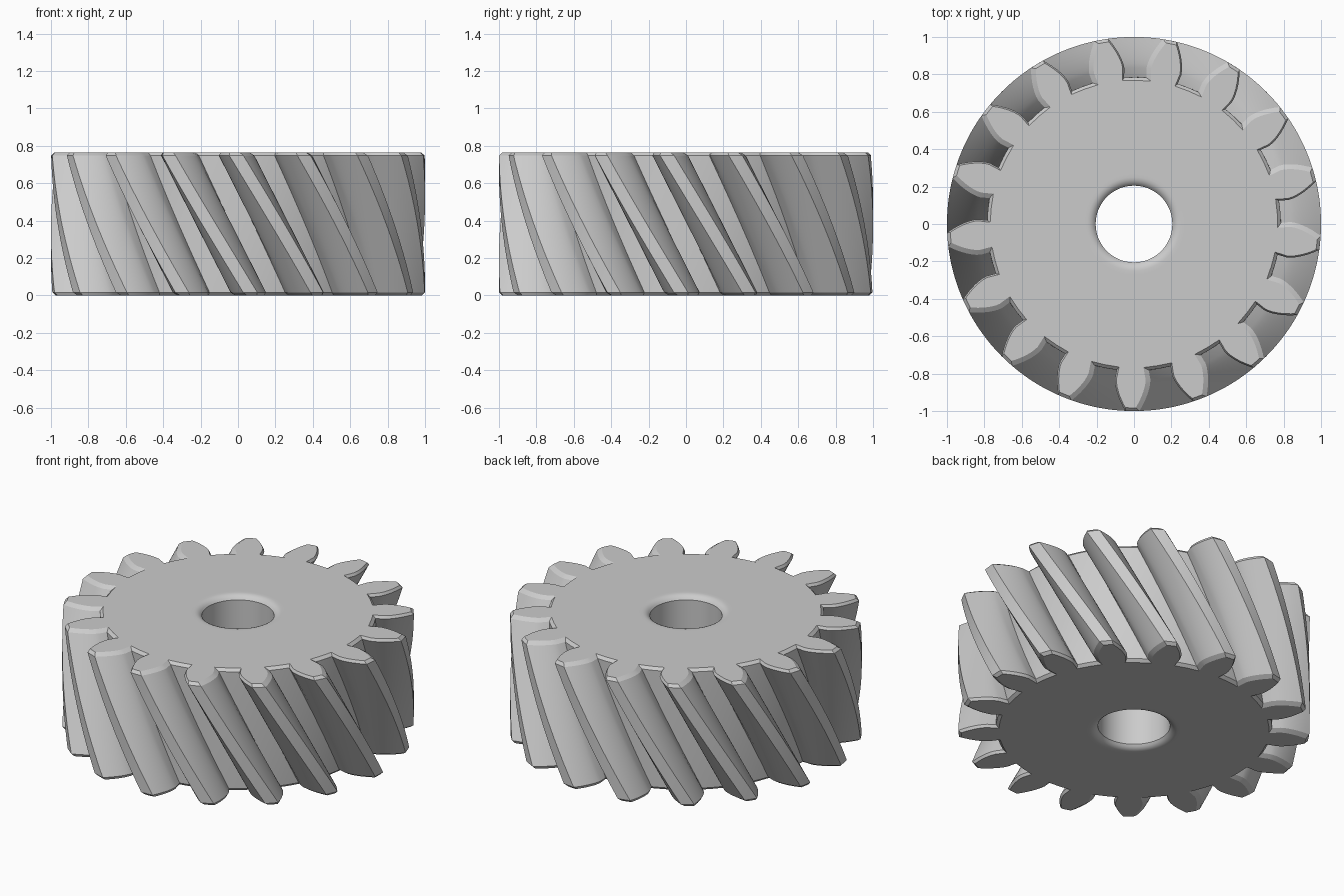
import bpy
import bmesh
from math import pi, radians, sin, cos, tan, acos
from mathutils import Vector

TEETH = 17
HEIGHT = 0.765
ROOT_R, BASE_R, PITCH_R, TIP_R = 0.785, 0.835, 0.904, 1.0
CHAMFER = 0.017
BORE_R, FILLET = 0.205, 0.052
TOP_ANGLE, TWIST = radians(268.9), radians(26.6)
STEPS = 24
BORE_SIDES = 64

cube = bpy.data.objects.get("Cube")
if cube:
    bpy.data.objects.remove(cube, do_unlink=True)


def polar(r, a):
    return Vector((r * cos(a), r * sin(a)))


def involute(r):
    a = acos(min(1, BASE_R / r))
    return tan(a) - a


def gear_profile():
    """Involute teeth with slightly undercut roots, counter-clockwise."""
    half = []
    for i in range(8):
        r = TIP_R + (BASE_R - TIP_R) * i / 7
        half.append((r, pi / (2 * TEETH) + involute(PITCH_R) - involute(r)))
    half.append((ROOT_R, half[-1][1] - 0.005))
    tooth = [(r, -a) for r, a in reversed(half)] + [(TIP_R, 0)] + half
    tooth.append((ROOT_R, pi / TEETH))
    return [polar(r, a + 2 * pi * k / TEETH) for k in range(TEETH) for r, a in tooth]


def inset(points, dist):
    """Move a closed outline inward by a fixed distance."""
    result = []
    for i, p in enumerate(points):
        d1 = (p - points[i - 1]).normalized()
        d2 = (points[(i + 1) % len(points)] - p).normalized()
        n1, n2 = Vector((-d1.y, d1.x)), Vector((-d2.y, d2.x))
        result.append(p + (n1 + n2) * dist / (1 + n1.dot(n2)))
    return result


def add_ring(bm, points, z, angle=0):
    c, s = cos(angle), sin(angle)
    return [bm.verts.new((p.x * c - p.y * s, p.x * s + p.y * c, z)) for p in points]


def bridge(bm, a, b):
    for i in range(len(a)):
        j = (i + 1) % len(a)
        bm.faces.new((a[i], a[j], b[j], b[i]))


def skin(bm, rings):
    for a, b in zip(rings, rings[1:]):
        bridge(bm, a, b)


def ring_edges(bm, ring):
    return [bm.edges.get((ring[i - 1], ring[i])) for i in range(len(ring))]


bm = bmesh.new()

# Twisted teeth with chamfered ends
outline = gear_profile()
small = inset(outline, CHAMFER)
levels = [(0, small)]
for i in range(STEPS + 1):
    levels.append((CHAMFER + (HEIGHT - 2 * CHAMFER) * i / STEPS, outline))
levels.append((HEIGHT, small))
outer = [add_ring(bm, pts, z, TOP_ANGLE + TWIST * (1 - z / HEIGHT)) for z, pts in levels]
skin(bm, outer)

# Bore with rounded rims, running from the lower face to the upper face
rim_r = BORE_R + FILLET * sin(radians(60))
rim = [(rim_r + 0.02, 0)]
for i in range(5):
    a = radians(15 * i)
    rim.append((rim_r - FILLET * sin(a), FILLET * (1 - cos(a))))
bore_levels = rim + [(r, HEIGHT - z) for r, z in reversed(rim)]
bore = []
for r, z in bore_levels:
    circle = [polar(r, 2 * pi * k / BORE_SIDES) for k in range(BORE_SIDES)]
    bore.append(add_ring(bm, circle, z))
skin(bm, bore)

# Flat end faces between the teeth and the bore
for end in (0, -1):
    edges = ring_edges(bm, outer[end]) + ring_edges(bm, bore[end])
    bmesh.ops.triangle_fill(bm, use_beauty=True, use_dissolve=False, edges=edges)

bmesh.ops.recalc_face_normals(bm, faces=bm.faces)
mesh = bpy.data.meshes.new("helical_gear")
bm.to_mesh(mesh)
bm.free()
gear = bpy.data.objects.new("helical_gear", mesh)
bpy.context.collection.objects.link(gear)

# Plain grey metal
grey = (0.6, 0.6, 0.6, 1)
mat = bpy.data.materials.new("plain_grey")
mat.use_nodes = True
mat.diffuse_color = grey
for node in mat.node_tree.nodes:
    if node.type == 'BSDF_PRINCIPLED':
        node.inputs["Base Color"].default_value = grey
mesh.materials.append(mat)

bpy.ops.object.select_all(action='DESELECT')
gear.select_set(True)
bpy.context.view_layer.objects.active = gear
bpy.ops.object.shade_smooth_by_angle(angle=radians(25))
